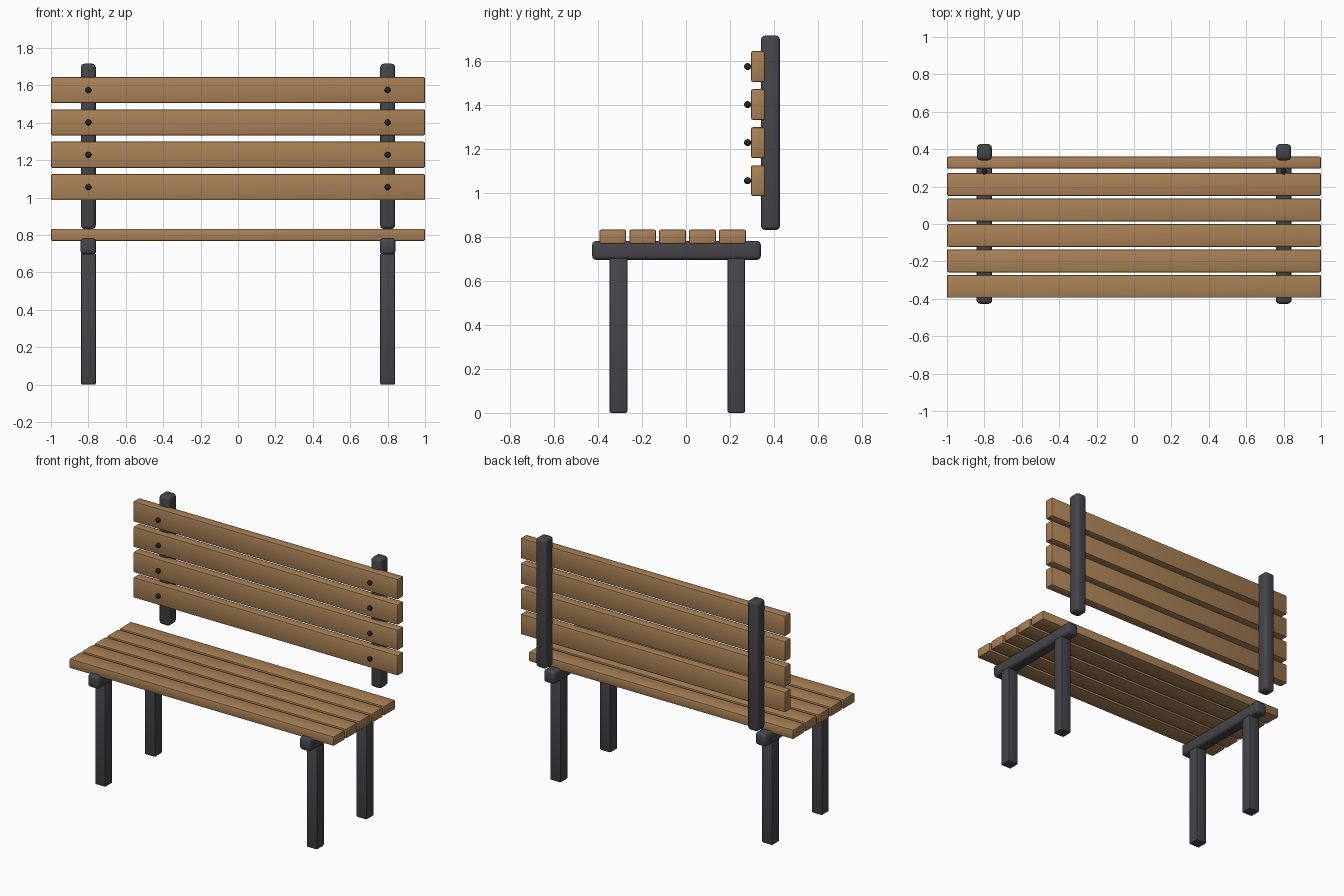
import bpy
import bmesh

cube = bpy.data.objects.get("Cube")
if cube:
    bpy.data.objects.remove(cube, do_unlink=True)


def material(name, rgb):
    mat = bpy.data.materials.new(name)
    mat.use_nodes = True
    color = (*rgb, 1.0)
    mat.diffuse_color = color
    mat.node_tree.nodes["Principled BSDF"].inputs["Base Color"].default_value = color
    return mat


WOOD = material("warm wood", (0.40, 0.22, 0.095))
METAL = material("dark metal", (0.06, 0.06, 0.07))
BOLT = material("black bolt", (0.018, 0.018, 0.02))


def add_object(name, bm, mat):
    mesh = bpy.data.meshes.new(name)
    bm.to_mesh(mesh)
    bm.free()
    mesh.materials.append(mat)
    obj = bpy.data.objects.new(name, mesh)
    bpy.context.collection.objects.link(obj)
    bpy.ops.object.select_all(action="DESELECT")
    bpy.context.view_layer.objects.active = obj
    obj.select_set(True)
    return obj


def rounded_box(name, center, size, bevel, segments, mat):
    bm = bmesh.new()
    bmesh.ops.create_cube(bm, size=1.0)
    bmesh.ops.scale(bm, vec=size, verts=bm.verts)
    bmesh.ops.bevel(bm, geom=bm.edges[:], offset=bevel, segments=segments,
                    profile=0.5, affect="EDGES")
    obj = add_object(name, bm, mat)
    obj.location = center
    bpy.ops.object.shade_smooth_by_angle(angle=0.6)
    return obj


def bolt(name, center):
    bm = bmesh.new()
    bmesh.ops.create_uvsphere(bm, u_segments=16, v_segments=10, radius=0.016)
    obj = add_object(name, bm, BOLT)
    obj.location = center
    bpy.ops.object.shade_smooth()


# Seat slats, front to back
for i in range(5):
    rounded_box(f"seat_slat_{i + 1}", (0, -0.333 + i * 0.136, 0.801),
                (2.0, 0.122, 0.065), 0.008, 2, WOOD)

# Back slats, bottom to top
back_heights = [1.056 + i * 0.173 for i in range(4)]
for i, z in enumerate(back_heights):
    rounded_box(f"back_slat_{i + 1}", (0, 0.328, z),
                (2.0, 0.064, 0.14), 0.008, 2, WOOD)

# Metal frame and bolts on each side
for side, x in (("right", -0.8), ("left", 0.8)):
    for end, y in (("front", -0.307), ("back", 0.229)):
        rounded_box(f"{side}_{end}_leg", (x, y, 0.352),
                    (0.08, 0.08, 0.704), 0.008, 2, METAL)
    rounded_box(f"{side}_seat_rail", (x, -0.043, 0.739),
                (0.084, 0.768, 0.087), 0.02, 3, METAL)
    rounded_box(f"{side}_back_post", (x, 0.384, 1.274),
                (0.08, 0.087, 0.884), 0.02, 3, METAL)
    for i, z in enumerate(back_heights):
        bolt(f"{side}_bolt_{i + 1}", (x, 0.28, z))
